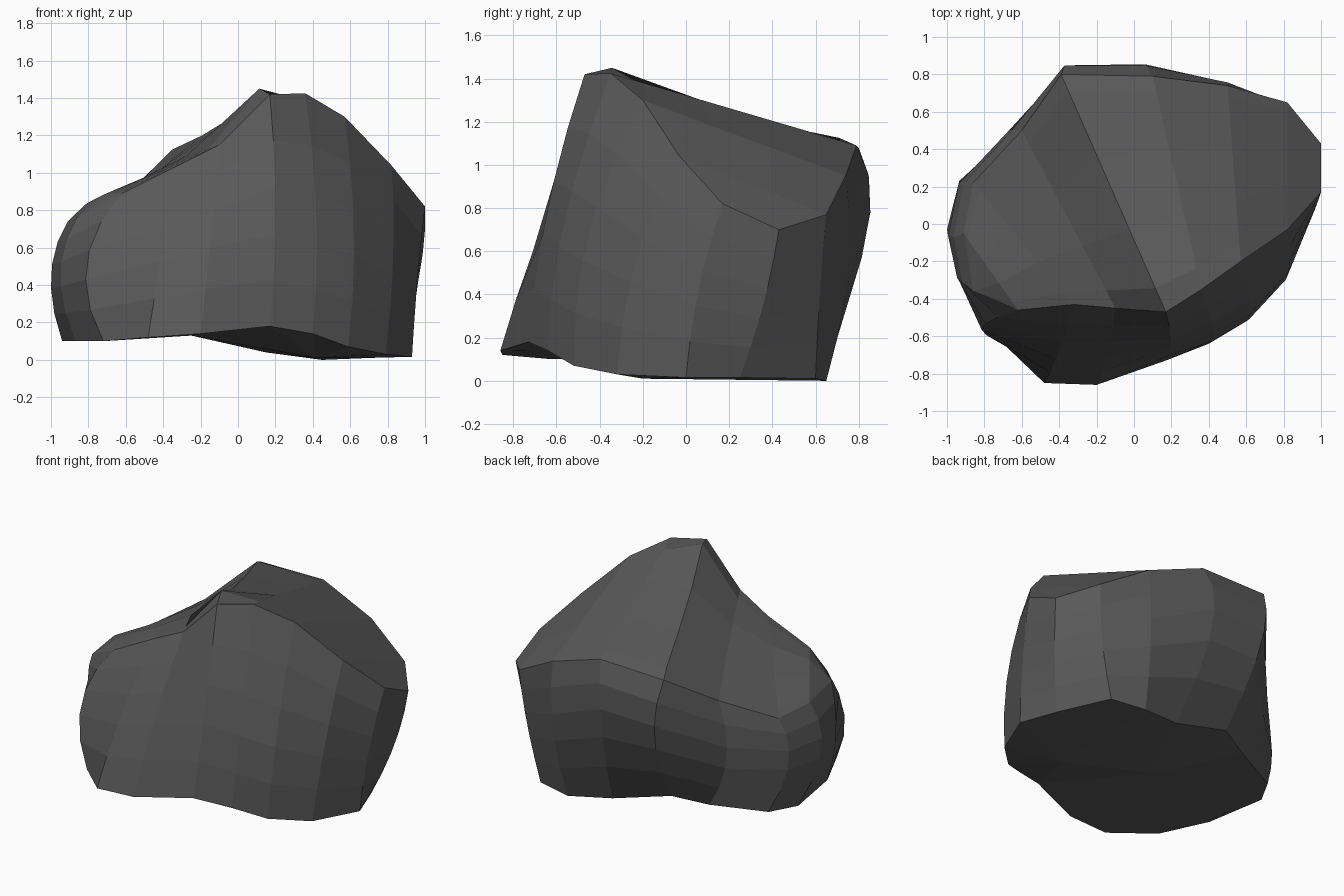
import bpy, bmesh, math
from mathutils import Vector

if "Cube" in bpy.data.objects:
    bpy.data.objects.remove(bpy.data.objects["Cube"])

# Contours of the boulder, counter-clockwise from the peak at the front
RIM = [(.17, -.47, 1.42), (.36, -.35, 1.425), (.57, -.2, 1.3), (.82, -.03, 1.04), (1, .17, .82),
       (1, .43, .7), (.82, .65, .77), (.5, .74, .95), (.1, .79, 1.09), (-.39, .8, 1.08),
       (-.6, .5, .88), (-.86, .22, .72), (-.91, -.05, .74), (-.86, -.36, .76),
       (-.62, -.46, .89), (-.32, -.43, 1.04), (-.1, -.45, 1.15)]
BELLY = [(.2, -.64, .8), (.42, -.56, .75), (.62, -.45, .68), (.83, -.23, .56), (.96, .06, .43),
         (.95, .36, .36), (.78, .62, .4), (.49, .75, .5), (.06, .84, .68), (-.34, .83, .68),
         (-.66, .5, .5), (-.94, .22, .45), (-1, -.05, .45), (-.95, -.28, .46),
         (-.81, -.55, .51), (-.4, -.68, .62), (-.14, -.67, .7)]
BASE = [(.17, -.73, .18), (.4, -.64, .14), (.59, -.52, .07), (.79, -.32, .03), (.93, 0, .015),
        (.84, .25, .015), (.69, .6, .01), (.45, .65, 0), (.15, .59, .04), (-.28, .56, .16),
        (-.5, .46, .12), (-.84, .3, .1), (-.94, .12, .1), (-.87, -.3, .1),
        (-.72, -.62, .1), (-.48, -.85, .12), (-.2, -.86, .14)]
N = len(RIM)

bm = bmesh.new()

# Sides: each column is a curve through base, belly and rim
def side_point(i, t):
    a, b, c = (Vector(r[i]) for r in (BASE, BELLY, RIM))
    return a * (1 - t) * (1 - 2 * t) + b * 4 * t * (1 - t) + c * t * (2 * t - 1)

rings = [[bm.verts.new(side_point(i, k / 5)) for i in range(N)] for k in range(6)]
for lo, hi in zip(rings, rings[1:]):
    for i in range(N):
        j = (i + 1) % N
        bm.faces.new((lo[i], lo[j], hi[j], hi[i]))

# Top: strips running across between opposite rim points, either side of the ridge
rim = rings[-1]

def strip(i, j, bulge):
    p, q = rim[i].co, rim[j].co
    inner = [bm.verts.new(p.lerp(q, t) + Vector((0, 0, bulge * math.sin(math.pi * t))))
             for t in (.1, .35, .65, .93)]
    return [rim[i]] + inner + [rim[j]]

def fill(rows):
    for r, s in zip(rows, rows[1:]):
        for k in range(len(r) - 1):
            bm.faces.new((r[k], s[k], s[k + 1], r[k + 1]))

ridge = strip(0, 9, 0)
ridge[1].co.z = 1.45   # summit sits just behind the front edge
ridge[4].co.z = 1.125  # and the ridge drops off at its far end
right = [ridge] + [strip(i, 9 - i, 0) for i in (1, 2, 3)]
left = [ridge] + [strip(16 - i, 10 + i, b) for i, b in enumerate((.04, .05, .05))]
fill(right)
fill(left)
bm.faces.new(right[-1] + [rim[5], rim[4]])
for a, b in zip(left[-1], left[-1][1:]):
    bm.faces.new((a, b, rim[13]))

# Underside: raised on the left, resting on the ground on the right
foot = rings[0]
low = bm.verts.new((.42, -.2, .01))
high = bm.verts.new((-.25, -.1, .13))
for i in range(N):
    bm.faces.new((foot[i], foot[(i + 1) % N], low if i < 8 else high))
bm.faces.new((low, high, foot[0]))
bm.faces.new((high, low, foot[8]))

bmesh.ops.recalc_face_normals(bm, faces=bm.faces)
mesh = bpy.data.meshes.new("boulder")
bm.to_mesh(mesh)
bm.free()

stone = bpy.data.materials.new("dark grey stone")
stone.diffuse_color = (.1, .1, .1, 1)
stone.use_nodes = True
stone.node_tree.nodes["Principled BSDF"].inputs["Base Color"].default_value = stone.diffuse_color
mesh.materials.append(stone)
bpy.context.collection.objects.link(bpy.data.objects.new("boulder", mesh))
